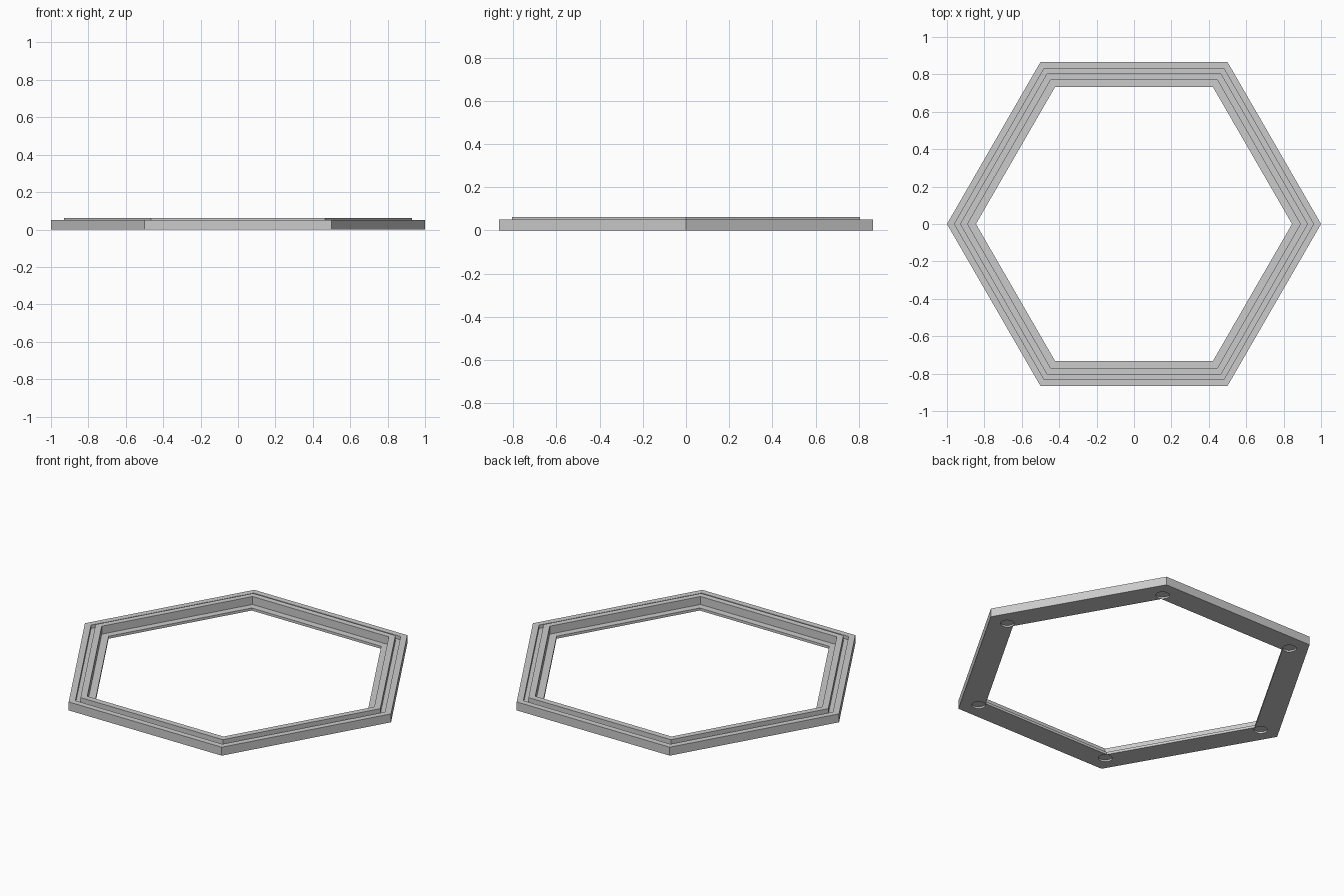
import bpy
import bmesh
from math import cos, sin, pi

cube = bpy.data.objects.get("Cube")
if cube:
    bpy.data.objects.remove(cube, do_unlink=True)

# Single grey finish
grey = bpy.data.materials.new("light_grey")
grey.use_nodes = True
colour = (0.6, 0.6, 0.6, 1)
grey.diffuse_color = colour
grey.node_tree.nodes["Principled BSDF"].inputs["Base Color"].default_value = colour

SIDES = 6
HOLE_RADIUS, HOLE_DEPTH, HOLE_RING = 0.037, 0.01, 0.885

# Cross-section (corner radius, height): rim, groove, raised lip, inner ledge
profile = [(1, 0), (1, 0.05), (0.96, 0.05), (0.96, 0.03), (0.93, 0.03),
           (0.93, 0.062), (0.89, 0.062), (0.89, 0.015), (0.845, 0.015), (0.845, 0)]


def make_object(name, bm):
    bmesh.ops.recalc_face_normals(bm, faces=bm.faces)
    mesh = bpy.data.meshes.new(name)
    bm.to_mesh(mesh)
    bm.free()
    mesh.materials.append(grey)
    obj = bpy.data.objects.new(name, mesh)
    bpy.context.collection.objects.link(obj)
    return obj


# Hexagonal frame: sweep the cross-section around six corners
bm = bmesh.new()
rings = [[bm.verts.new((r * cos(i * 2 * pi / SIDES), r * sin(i * 2 * pi / SIDES), z))
          for r, z in profile] for i in range(SIDES)]
for i, ring in enumerate(rings):
    following = rings[(i + 1) % SIDES]
    for j in range(len(profile)):
        k = (j + 1) % len(profile)
        bm.faces.new((ring[j], ring[k], following[k], following[j]))
frame = make_object("hexagonal_frame", bm)

# Round blind sockets under the corners
bm = bmesh.new()
for i in range(SIDES):
    angle = i * 2 * pi / SIDES
    made = bmesh.ops.create_cone(bm, cap_ends=True, segments=32, radius1=HOLE_RADIUS,
                                 radius2=HOLE_RADIUS, depth=2 * HOLE_DEPTH)
    bmesh.ops.translate(bm, verts=made["verts"],
                        vec=(HOLE_RING * cos(angle), HOLE_RING * sin(angle), 0))
cutter = make_object("socket_cutter", bm)
cutter.hide_render = True

cut = frame.modifiers.new("corner_sockets", "BOOLEAN")
cut.operation = "DIFFERENCE"
cut.solver = "EXACT"
cut.object = cutter
bpy.context.view_layer.objects.active = frame
bpy.ops.object.modifier_apply(modifier=cut.name)
bpy.data.objects.remove(cutter, do_unlink=True)
